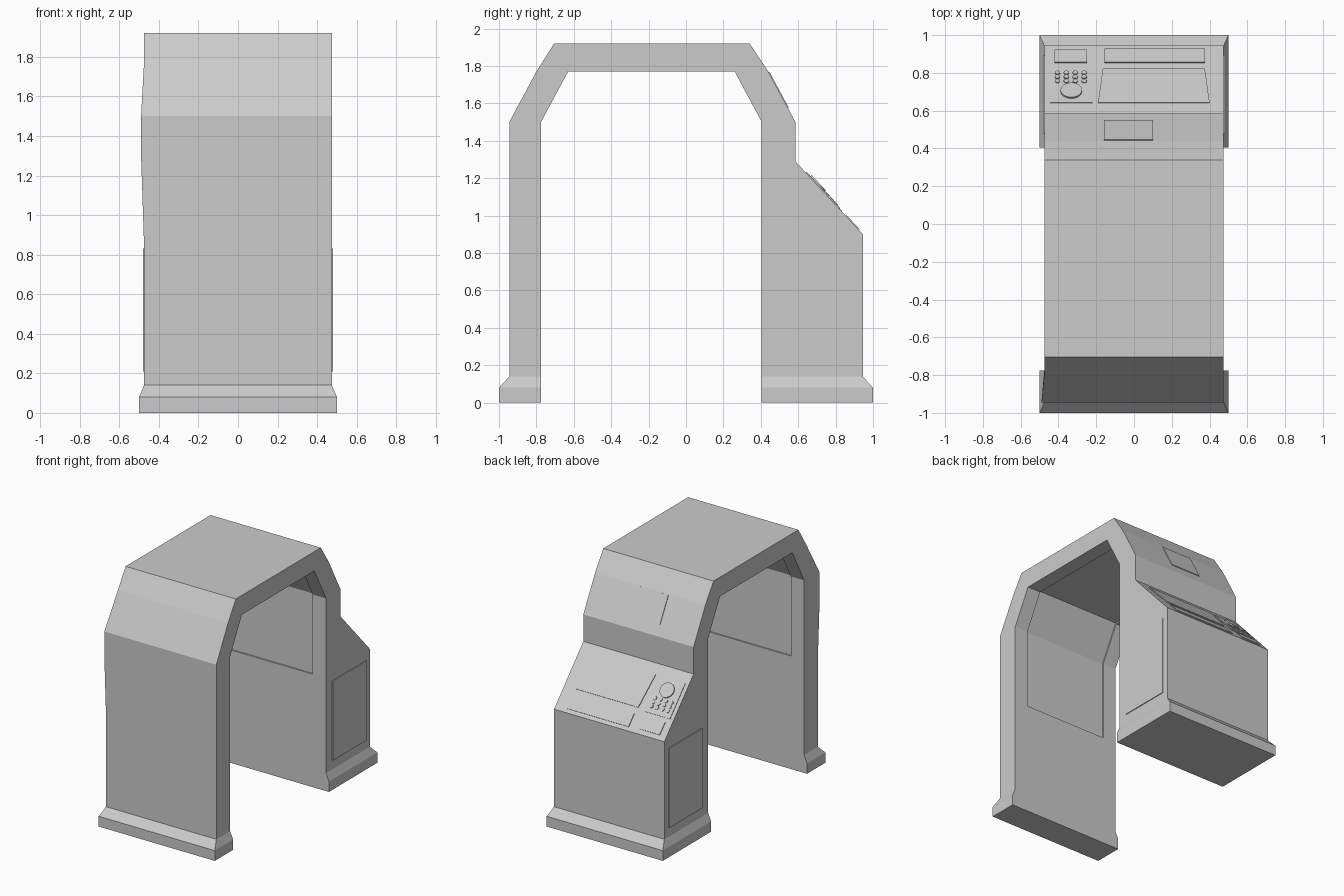
import bpy, bmesh, math

if "Cube" in bpy.data.objects:
    bpy.data.objects.remove(bpy.data.objects["Cube"])


def loft(name, rings):
    """Skin equal-length closed rings of points and cap both ends."""
    bm = bmesh.new()
    vs = [[bm.verts.new(p) for p in r] for r in rings]
    n = len(rings[0])
    for a, b in zip(vs, vs[1:]):
        for i in range(n):
            j = (i + 1) % n
            bm.faces.new((a[i], a[j], b[j], b[i]))
    bm.faces.new(vs[0])
    bm.faces.new(vs[-1])
    bmesh.ops.recalc_face_normals(bm, faces=bm.faces)
    me = bpy.data.meshes.new(name)
    bm.to_mesh(me)
    bm.free()
    ob = bpy.data.objects.new(name, me)
    bpy.context.collection.objects.link(ob)
    return ob


def section(outer, inner, hw, left=None):
    """Cross-section of the arch between an outer and an inner (y, z) point."""
    l = -hw if left is None else left
    return [(l, *outer), (hw, *outer), (hw, *inner), (-hw, *inner)]


def plate(name, pts, slope, height):
    """Raised plate on a sloping face; pts are (x, y) as seen from above."""
    (y0, z0), (y1, z1) = slope
    dy, dz = y1 - y0, z1 - z0
    length = math.hypot(dy, dz)
    ny, nz = -dz / length, dy / length
    rings = []
    for h in (-0.005, height):
        rings.append([(x, y + ny * h, z0 + (y - y0) * dz / dy + nz * h) for x, y in pts])
    return loft(name, rings)


def rect(x0, x1, y0, y1):
    return [(x0, y0), (x1, y0), (x1, y1), (x0, y1)]


def disc(cx, cy, r, n):
    squash = 0.36 / math.hypot(0.36, 0.39)
    return [(cx + r * math.cos(2 * math.pi * i / n),
             cy + r * squash * math.sin(2 * math.pi * i / n)) for i in range(n)]


# Arch with the console leg, lofted from front foot to back foot
W = 0.475
stations = [
    ((-0.945, 0.14), (-0.775, 0.14)), ((-0.945, 0.85), (-0.775, 0.85)),
    ((-0.945, 1.3), (-0.775, 1.3)), ((-0.945, 1.5), (-0.775, 1.5)),
    ((-0.80, 1.77), (-0.68, 1.677)), ((-0.705, 1.92), (-0.63, 1.77)),
    ((0.34, 1.92), (0.26, 1.77)), ((0.44, 1.77), (0.31, 1.677)),
    ((0.585, 1.5), (0.405, 1.5)), ((0.585, 1.29), (0.405, 1.29)),
    ((0.945, 0.9), (0.405, 0.9)), ((0.945, 0.14), (0.405, 0.14)),
]
arch = loft("arch_body", [section(o, i, W, -0.49 if k in (2, 3) else None)
                          for k, (o, i) in enumerate(stations)])

# Shallow recess running up both inner walls and across the ceiling
outer = [(-0.785, 0.88), (-0.785, 1.503), (-0.636, 1.78),
         (0.266, 1.78), (0.415, 1.503), (0.415, 0.88)]
inner = [(-0.7, 0.88), (-0.7, 1.45), (-0.6, 1.7),
         (0.23, 1.7), (0.33, 1.45), (0.33, 0.88)]
cutter = loft("recess_cutter", [section(o, i, 0.36) for o, i in zip(outer, inner)])
cutter.hide_render = True
mod = arch.modifiers.new("recess", 'BOOLEAN')
mod.operation = 'DIFFERENCE'
mod.solver = 'EXACT'
mod.object = cutter
bpy.context.view_layer.objects.active = arch
bpy.ops.object.modifier_apply(modifier=mod.name)
bpy.data.objects.remove(cutter)

# Flared feet, flush on the inner side
for name, y_in, y_out, y_top in (("front_foot", -0.775, -1.0, -0.945),
                                 ("back_foot", 0.405, 1.0, 0.945)):
    loft(name, [[(x, y, z) for x, y in rect(-w, w, y_in, yo)]
                for w, yo, z in ((0.5, y_out, 0), (0.5, y_out, 0.08), (W, y_top, 0.14))])

# Raised access panels on both sides of the console leg
for side, s in (("right", 1), ("left", -1)):
    loft(side + "_access_panel",
         [[(s * x, y, z) for y, z in rect(0.48, 0.895, 0.21, 0.83)] for x in (0.47, 0.481)])

# Control console plates
desk = ((0.585, 1.29), (0.945, 0.9))
plate("screen", [(-0.19, 0.64), (0.40, 0.64), (0.375, 0.82), (-0.165, 0.82)], desk, 0.006)
plate("keyboard", rect(-0.155, 0.375, 0.853, 0.925), desk, 0.006)
plate("keypad_panel", rect(-0.445, -0.22, 0.64, 0.83), desk, 0.004)
plate("small_panel", rect(-0.42, -0.25, 0.853, 0.92), desk, 0.006)

# Dial and its rows of buttons
plate("dial", disc(-0.332, 0.70, 0.057, 20), desk, 0.014)
for row in range(3):
    for col in range(4):
        plate("button", disc(-0.405 + col * 0.047, 0.752 + row * 0.022, 0.014, 10), desk, 0.010)

# Raised plate on the shoulder above the console
plate("shoulder_plate", rect(-0.16, 0.10, 0.442, 0.545), ((0.44, 1.77), (0.585, 1.5)), 0.005)
